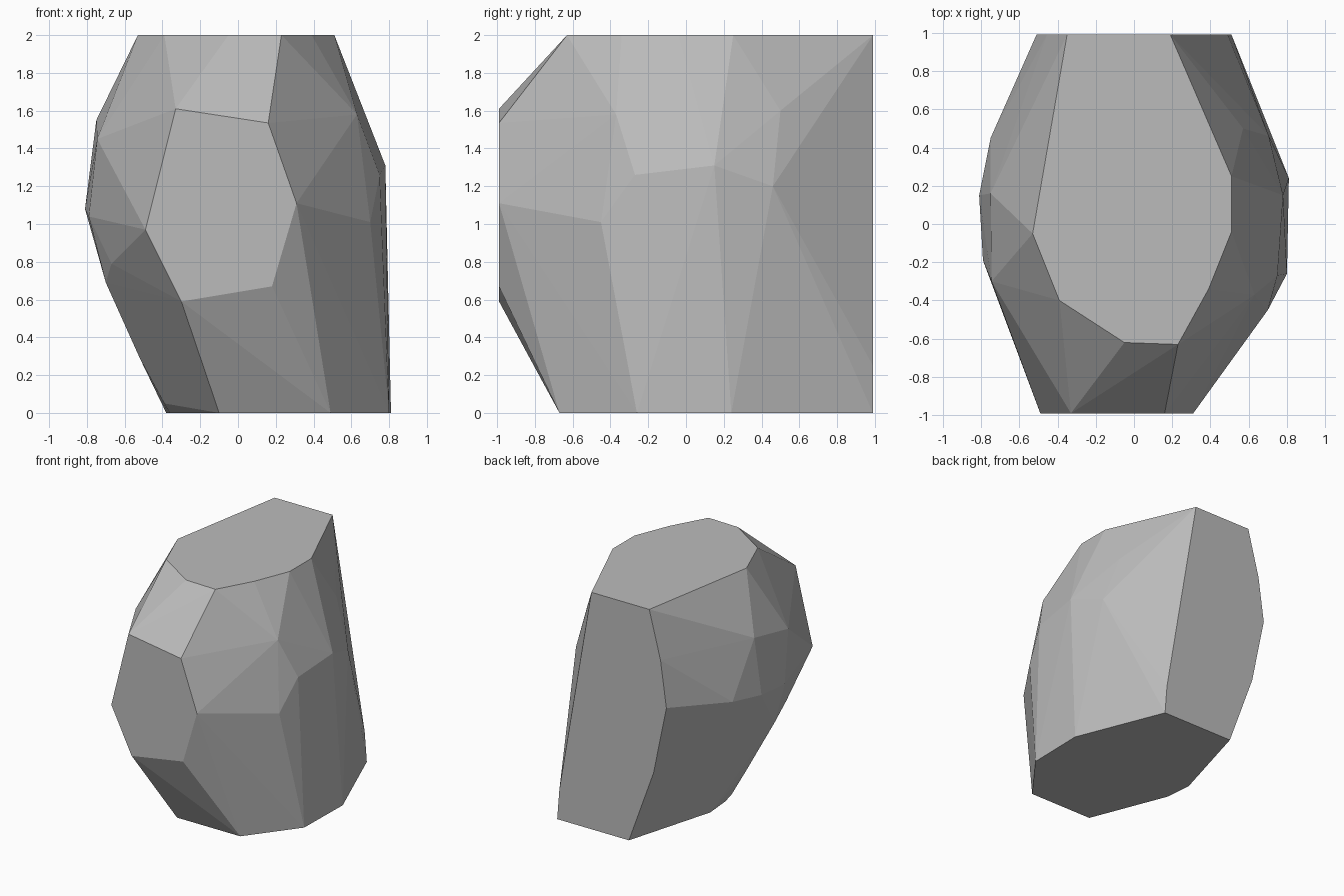
import bpy
import bmesh

# Remove the default cube
cube = bpy.data.objects.get("Cube")
if cube:
    bpy.data.objects.remove(cube, do_unlink=True)

# Stone colour
stone = bpy.data.materials.new("grey_stone")
stone.use_nodes = True
colour = (0.5, 0.5, 0.5, 1.0)
stone.diffuse_color = colour
bsdf = next(n for n in stone.node_tree.nodes if n.type == "BSDF_PRINCIPLED")
bsdf.inputs["Base Color"].default_value = colour
bsdf.inputs["Roughness"].default_value = 0.9


def level_outline(outline, height):
    """Corners of a flat horizontal cut, given as (x, y)."""
    return [(x, y, height) for x, y in outline]


def upright_outline(outline, depth):
    """Corners of a flat vertical cut, given as (x, z)."""
    return [(x, depth, z) for x, z in outline]


# Flat cuts on the top, the base, the front and the back
top_cut = level_outline(
    [(-.35, .99), (.19, .99), (.51, .25), (.51, -.04), (.39, -.34),
     (.23, -.63), (-.05, -.62), (-.39, -.40), (-.53, -.05)], 2.0)
base_cut = level_outline(
    [(.51, .99), (-.16, .99), (-.38, .22), (-.36, -.01), (-.10, -.67),
     (.49, -.67), (.80, -.26), (.81, .24)], 0.0)
front_cut = upright_outline(
    [(-.33, 1.61), (.16, 1.535), (.31, 1.11), (.18, .67), (-.30, .59),
     (-.49, .97)], -.99)
back_cut = upright_outline(
    [(-.455, 1.6), (-.51, 1.21), (-.39, .63), (.49, .25)], .99)

# Chipped corners bulging from the two flanks
left_flank = [(.63, -.37, 1.58), (.70, -.45, 1.01), (.75, -.27, 1.26),
              (.78, .15, 1.31), (.705, .46, 1.2), (.57, .5, 1.6)]
right_flank = [(-.75, .16, 1.55), (-.75, .45, 1.12), (-.81, .15, 1.08),
               (-.745, -.30, 1.45), (-.79, -.19, 1.04), (-.67, -.38, .79),
               (-.70, -.18, .69), (-.52, -.07, .29), (-.39, -.05, .05)]

# Wrap all the corners in one faceted skin
bm = bmesh.new()
for corner in (top_cut + base_cut + front_cut + back_cut
               + left_flank + right_flank):
    bm.verts.new(corner)
hull = bmesh.ops.convex_hull(bm, input=bm.verts[:])
spare = {g for g in hull["geom_interior"] + hull["geom_unused"]
         if isinstance(g, bmesh.types.BMVert)}
bmesh.ops.delete(bm, geom=list(spare), context="VERTS")

# Merge the triangles of each flat cut into one face
bmesh.ops.dissolve_limit(bm, angle_limit=0.01, verts=bm.verts[:],
                         edges=bm.edges[:])
bmesh.ops.recalc_face_normals(bm, faces=bm.faces[:])

mesh = bpy.data.meshes.new("rock")
bm.to_mesh(mesh)
bm.free()
mesh.materials.append(stone)
rock = bpy.data.objects.new("rock", mesh)
bpy.context.collection.objects.link(rock)
